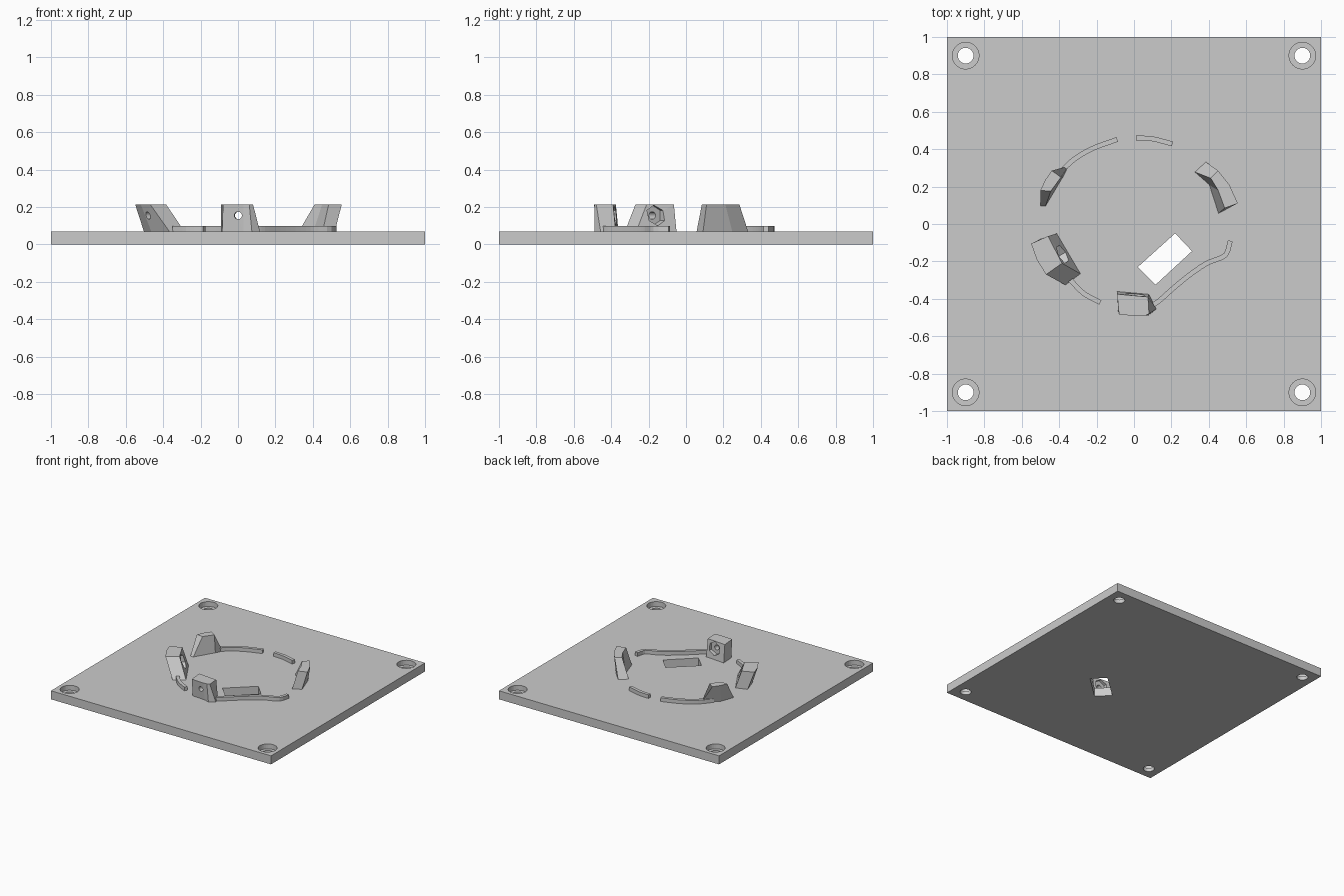
import bpy, bmesh, math
from mathutils import Vector

cube = bpy.data.objects.get("Cube")
if cube:
    bpy.data.objects.remove(cube, do_unlink=True)

PLATE_TOP, RIM_TOP, POST_TOP = 0.07, 0.10, 0.215
SUNK = PLATE_TOP - 0.01

grey = bpy.data.materials.new("plain_grey")
grey.use_nodes = True
COLOUR = (0.6, 0.6, 0.6, 1)
grey.diffuse_color = COLOUR
grey.node_tree.nodes["Principled BSDF"].inputs["Base Color"].default_value = COLOUR


def loft(name, low, high, z0, z1):
    """Solid between two matching outlines."""
    bm = bmesh.new()
    a = [bm.verts.new((x, y, z0)) for x, y in low]
    b = [bm.verts.new((x, y, z1)) for x, y in high]
    n = len(a)
    bm.faces.new(a)
    bm.faces.new(b)
    for i in range(n):
        j = (i + 1) % n
        bm.faces.new((a[i], a[j], b[j], b[i]))
    bmesh.ops.recalc_face_normals(bm, faces=bm.faces)
    me = bpy.data.meshes.new(name)
    bm.to_mesh(me)
    bm.free()
    me.materials.append(grey)
    ob = bpy.data.objects.new(name, me)
    bpy.context.collection.objects.link(ob)
    return ob


def rod(radius, sides, start, end):
    """Cylindrical cutter between two points."""
    start, end = Vector(start), Vector(end)
    axis = end - start
    bpy.ops.mesh.primitive_cylinder_add(vertices=sides, radius=radius, depth=axis.length,
                                        location=(start + end) / 2)
    ob = bpy.context.object
    ob.rotation_mode = 'QUATERNION'
    ob.rotation_quaternion = axis.to_track_quat('Z', 'Y')
    ob.hide_render = True
    return ob


def cut(ob, cutters):
    """Subtract the cutters, then remove them."""
    for c in cutters:
        m = ob.modifiers.new("cut", 'BOOLEAN')
        m.operation, m.solver, m.object = 'DIFFERENCE', 'EXACT', c
    bpy.context.view_layer.update()
    deps = bpy.context.evaluated_depsgraph_get()
    me = bpy.data.meshes.new_from_object(ob.evaluated_get(deps))
    ob.modifiers.clear()
    ob.data = me
    me.materials.clear()
    me.materials.append(grey)
    for p in me.polygons:
        p.material_index = 0
    for c in cutters:
        bpy.data.objects.remove(c, do_unlink=True)


def smooth_path(points, steps=4):
    """Catmull-Rom samples through the points."""
    p = [Vector(q) for q in points]
    p = [2 * p[0] - p[1]] + p + [2 * p[-1] - p[-2]]
    out = []
    for i in range(1, len(p) - 2):
        for s in range(steps):
            t = s / steps
            a, b, c, d = p[i - 1:i + 3]
            out.append(0.5 * (2 * b + (c - a) * t + (2 * a - 5 * b + 4 * c - d) * t * t
                              + (3 * b - a - 3 * c + d) * t ** 3))
    return out + [p[-2]]


def rim(name, points, steps=4, width=0.026):
    """Low wall following a path."""
    path = smooth_path(points, steps)
    left, right = [], []
    for i, q in enumerate(path):
        t = (path[min(i + 1, len(path) - 1)] - path[max(i - 1, 0)]).normalized()
        side = Vector((-t.y, t.x)) * width / 2
        left.append(q + side)
        right.append(q - side)
    outline = left + right[::-1]
    return loft(name, outline, outline, SUNK, RIM_TOP)


# Base plate with counterbored corner holes and a slanted slot
square = [(-1, -1), (1, -1), (1, 1), (-1, 1)]
plate = loft("base_plate", square, square, 0, PLATE_TOP)
cutters = []
for sx, sy in square:
    x, y = sx * 0.9, sy * 0.9
    cutters.append(rod(0.042, 32, (x, y, -0.1), (x, y, 0.2)))
    cutters.append(rod(0.071, 32, (x, y, 0.03), (x, y, 0.2)))
slot = [(0.22, -0.05), (0.02, -0.23), (0.115, -0.325), (0.31, -0.145)]
cutters.append(loft("slot_cutter", slot, slot, -0.1, 0.2))
cut(plate, cutters)

# Leaning clamp posts
left_post = loft("left_clamp_post",
                 [(-0.50, -0.08), (-0.46, -0.20), (-0.36, -0.33), (-0.28, -0.27), (-0.41, -0.05)],
                 [(-0.55, -0.105), (-0.52, -0.19), (-0.47, -0.27), (-0.385, -0.21), (-0.46, -0.065)],
                 SUNK, POST_TOP)
front_post = loft("front_clamp_post",
                  [(-0.085, -0.465), (0.03, -0.475), (0.075, -0.49), (0.12, -0.455), (0.08, -0.375), (-0.09, -0.36)],
                  [(-0.08, -0.485), (0.03, -0.492), (0.06, -0.49), (0.08, -0.48), (0.075, -0.39), (-0.09, -0.375)],
                  SUNK, POST_TOP)
loft("right_post",
     [(0.32, 0.28), (0.38, 0.335), (0.46, 0.25), (0.515, 0.09), (0.45, 0.055), (0.40, 0.21)],
     [(0.41, 0.245), (0.45, 0.285), (0.51, 0.21), (0.555, 0.11), (0.485, 0.085), (0.45, 0.18)],
     SUNK, POST_TOP)
loft("rear_fin",
     [(-0.50, 0.09), (-0.46, 0.20), (-0.35, 0.31), (-0.38, 0.25), (-0.475, 0.09)],
     [(-0.50, 0.18), (-0.475, 0.235), (-0.44, 0.285), (-0.39, 0.25), (-0.445, 0.175)],
     SUNK, POST_TOP)

# Screw holes with hexagonal nut pockets on the inner faces
for post, centre, inward in ((left_post, (-0.39, -0.165, 0.155), (0.86, 0.51, 0)),
                             (front_post, (0.005, -0.375, 0.155), (0.04, 1, 0))):
    c, d = Vector(centre), Vector(inward).normalized()
    cut(post, [rod(0.02, 24, c - d * 0.25, c + d * 0.2),
               rod(0.055, 6, c - d * 0.03, c + d * 0.12)])

# Low rim walls between the posts
rim("rear_left_rim", [(-0.42, 0.24), (-0.34, 0.33), (-0.23, 0.40), (-0.09, 0.452)])
rim("rear_rim", [(0.01, 0.46), (0.10, 0.455), (0.205, 0.428)])
rim("front_left_rim", [(-0.34, -0.30), (-0.27, -0.37), (-0.18, -0.42)])
rim("front_right_rim", [(0.09, -0.44), (0.135, -0.41), (0.22, -0.335), (0.30, -0.27), (0.38, -0.215),
                        (0.425, -0.195), (0.49, -0.165), (0.515, -0.09)], 3)
